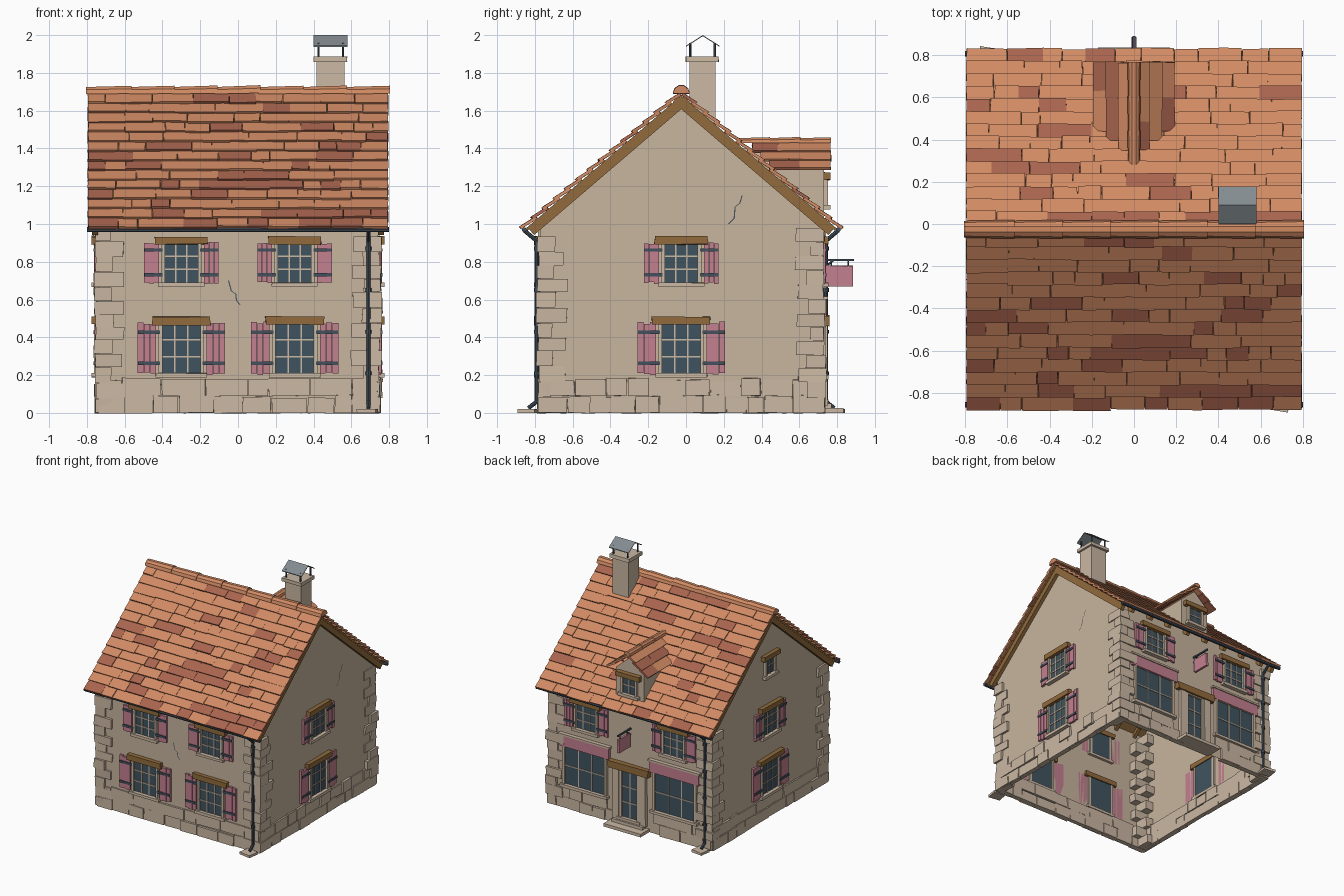
import bpy, bmesh, math, random
from mathutils import Matrix, Vector

if "Cube" in bpy.data.objects:
    bpy.data.objects.remove(bpy.data.objects["Cube"])

random.seed(7)
R = random.uniform


def material(name, *rgb):
    m = bpy.data.materials.new(name)
    m.diffuse_color = [((c / 255 + 0.055) / 1.055) ** 2.4 for c in rgb] + [1]
    m.use_nodes = True
    m.node_tree.nodes["Principled BSDF"].inputs["Base Color"].default_value = m.diffuse_color
    return m


WALL = material("plaster", 200, 181, 159)
STONE = material("stone", 203, 184, 163)
TILE = material("light_tile", 208, 138, 99)
DARK_TILE = material("dark_tile", 168, 100, 78)
WOOD = material("wood", 145, 107, 60)
PINK = material("pink_paint", 196, 128, 144)
GLASS = material("glass", 64, 84, 96)
IRON = material("iron", 68, 80, 92)
ZINC = material("zinc", 132, 140, 145)

parts = {}   # name -> (bmesh, materials)


def part(name, *mats):
    return parts.setdefault(name, (bmesh.new(), mats))[0]


def box(bm, M, u, v, w, jit=0.0, mat=0, lean=0.0):
    """Box from (lo, hi) ranges in a local frame; jit roughens it, lean tilts it along v."""
    vs = bmesh.ops.create_cube(bm, size=1)["verts"]
    for p in vs:
        c = [r[0] if k < 0 else r[1] for r, k in zip((u, v, w), p.co)]
        c = Vector((c[0] + R(-jit, jit), c[1] + R(-jit, jit), c[2] - lean * (c[1] - v[0])))
        p.co = M @ c
    for f in {f for p in vs for f in p.link_faces}:
        f.material_index = mat


def rod(bm, a, b, r, n=8):
    a, b = Vector(a), Vector(b)
    M = Matrix.Translation((a + b) / 2) @ (b - a).to_track_quat("Z", "Y").to_matrix().to_4x4()
    bmesh.ops.create_cone(bm, cap_ends=True, segments=n, radius1=r, radius2=r,
                          depth=(b - a).length, matrix=M)


def face(bm, pts, mat=0):
    bm.faces.new([bm.verts.new(p) for p in pts]).material_index = mat


def frame(x, y, deg):
    """Wall frame: u to the right, v up, w outward."""
    return (Matrix.Translation((x, y, 0)) @ Matrix.Rotation(math.radians(deg), 4, "Z")
            @ Matrix.Rotation(math.pi / 2, 4, "X"))


HX, HY, CY = 0.74, 0.745, -0.025
SLOPE, APEX = 0.855, 1.68
FRONT, RIGHT = frame(0, CY - HY, 0), frame(HX, CY, 90)
BACK, LEFT = frame(0, CY + HY, 180), frame(-HX, CY, 270)
WORLD = Matrix()

# Plaster walls, hollow and open below
bm = part("walls", WALL)
for M in (FRONT, BACK):
    face(bm, [M @ Vector(p) for p in ((-HX, 0, 0), (HX, 0, 0), (HX, 1.03, 0), (-HX, 1.03, 0))])
for M in (RIGHT, LEFT):
    face(bm, [M @ Vector(p) for p in ((-HY, 0, 0), (HY, 0, 0), (HY, 1.03, 0), (0, 1.665, 0), (-HY, 1.03, 0))])

# Rubble plinth, two courses
bm = part("plinth_stones", STONE)
for M, half in ((FRONT, HX), (BACK, HX), (RIGHT, HY), (LEFT, HY)):
    for row in (0, 1):
        u = -half
        while u < half - 0.01:
            e = min(u + R(0.09, 0.24), half)
            if half - e < 0.06:
                e = half
            if not (M is BACK and e > -0.08 and u < 0.08):
                box(bm, M, (u + 0.002, e - 0.002), (row * 0.09, row * 0.09 + R(0.08, 0.095)),
                    (-0.03, R(0.006, 0.02)), 0.003)
            u = e

# Corner stones, long and short in turn
bm = part("corner_stones", STONE)
for sx in (-1, 1):
    for sy in (-1, 1):
        z, k = 0.0, 0
        while z < 0.93:
            h = R(0.066, 0.086)
            lx, ly = (0.13, 0.07) if k % 2 else (0.07, 0.13)
            lx, ly, e = lx + R(-.015, .015), ly + R(-.015, .015), R(0.008, 0.024)
            C = Matrix.Translation((sx * HX, CY + sy * HY, 0))
            box(bm, C, sorted((sx * e, -sx * lx)), (sorted((sy * e, -sy * ly))),
                (z + 0.002, min(z + h, 1.0)), 0.004)
            z, k = z + h, k + 1


def window(M, u, v0, v1, half, cols=3, rows=3, shutter=0.0, lintel=True, base=0.0):
    """Glass, stone surround, glazing bars, sill, beam and plank shutters."""
    box(part("glass_panes", GLASS), M, (u - half, u + half), (v0, v1), (base - 0.012, base + 0.006))
    f, t = part("window_frames", STONE), 0.02
    for s in (-1, 1):
        box(f, M, sorted((u + s * half, u + s * (half + t))), (v0, v1), (base - 0.015, base + 0.022))
    box(f, M, (u - half - t, u + half + t), (v1, v1 + 0.015), (base - 0.015, base + 0.022))
    for i in range(1, cols):
        c = u - half + 2 * half * i / cols
        box(f, M, (c - 0.004, c + 0.004), (v0, v1), (base, base + 0.012))
    for i in range(1, rows):
        c = v0 + (v1 - v0) * i / rows
        box(f, M, (u - half, u + half), (c - 0.004, c + 0.004), (base, base + 0.012))
    box(part("window_sills", STONE), M, (u - half - 0.035, u + half + 0.035), (v0 - 0.022, v0),
        (base - 0.02, base + 0.035), 0.002)
    if lintel:
        box(part("wood_lintels", WOOD), M, (u - half - 0.053, u + half + 0.053), (v1 - 0.008, v1 + 0.034),
            (base - 0.02, base + 0.035), 0.004)
    if shutter:
        for s in (-1, 1):
            a = half + 0.032
            for i in range(3):
                x0, x1 = a + shutter * i / 3, a + shutter * (i + 1) / 3 - 0.002
                box(part("shutters", PINK), M, sorted((u + s * x0, u + s * x1)),
                    (v0 + R(-0.01, 0.004), v1 + R(-0.006, 0.008)), (0, R(0.015, 0.02)))
            for k in (0.2, 0.82):
                c = v0 + (v1 - v0) * k
                box(part("shutter_hinges", IRON), M, sorted((u + s * (half + 0.012), u + s * (a + shutter * 0.96))),
                    (c - 0.009, c + 0.009), (0.004, 0.025))


def upper_window(M, u):
    window(M, u, 0.69, 0.90, 0.087, shutter=0.08)


def lower_window(M, u):
    window(M, u, 0.21, 0.475, 0.101, shutter=0.1)


for M, us in ((FRONT, (-0.3, 0.3)), (RIGHT, (0,)), (LEFT, (0,))):
    for u in us:
        upper_window(M, u)
        lower_window(M, u)
window(LEFT, 0, 1.18, 1.32, 0.05, cols=2, rows=2)

# Shop front on the back: display windows, fascias, door and steps
for s in (-1, 1):
    upper_window(BACK, s * 0.4)
    window(BACK, s * 0.41, 0.2, 0.51, 0.18, cols=3, rows=2, lintel=False)
    box(part("shop_fascias", PINK), BACK, (s * 0.41 - 0.225, s * 0.41 + 0.225), (0.51, 0.6), (0, 0.024))
    box(part("shop_cornices", STONE), BACK, (s * 0.41 - 0.235, s * 0.41 + 0.235), (0.6, 0.615), (0, 0.032))
    box(part("door_posts", STONE), BACK, sorted((s * 0.09, s * 0.15)), (0.04, 0.46), (-0.02, 0.028), 0.003)
window(BACK, 0, 0.07, 0.45, 0.07, cols=2, rows=3, lintel=False)
box(part("wood_lintels"), BACK, (-0.185, 0.185), (0.46, 0.515), (-0.02, 0.04), 0.004)
bm = part("door_steps", STONE)
box(bm, BACK, (-0.17, 0.17), (0, 0.025), (-0.03, 0.115))
box(bm, BACK, (-0.14, 0.14), (0.025, 0.05), (-0.03, 0.05))

# Hanging sign
bm = part("sign_bracket", IRON)
box(bm, BACK, (-0.006, 0.006), (0.804, 0.816), (0, 0.17))
rod(bm, (0, 0.72, 0.76), (0, 0.78, 0.807), 0.005, 6)
for y in (0.77, 0.86):
    rod(bm, (0, y, 0.77), (0, y, 0.81), 0.004, 6)
box(part("sign_board", PINK), BACK, (-0.01, 0.01), (0.67, 0.778), (0.02, 0.165), 0.002)

# Main roof: deck, tile courses, verge boards, rafter tails
ang = math.atan(SLOPE)
LEN, ROWS = 0.83 / math.cos(ang), 14
for deg, dark in ((0, 0.28), (180, 0.18)):
    M = (Matrix.Translation((0, CY, APEX)) @ Matrix.Rotation(math.radians(deg), 4, "Z")
         @ Matrix.Rotation(ang, 4, "X"))
    box(part("roof_deck", WOOD), M, (-0.775, 0.775), (-LEN + 0.01, 0), (-0.014, 0))
    bm, step = part("roof_tiles", TILE, DARK_TILE), LEN / ROWS
    for r in range(ROWS):
        v, u = -LEN + r * step, -0.795
        while u < 0.79:
            e = u + R(0.09, 0.26)
            if e > 0.72:
                e = 0.795
            box(bm, M, (u + 0.001, e - 0.001), (v - R(0.004, 0.014), min(v + step + 0.012, 0)),
                (0.014, 0.03), 0.0025, int(random.random() < dark), lean=0.15)
            u = e
    for s in (-1, 1):
        box(part("verge_boards", WOOD), M, sorted((s * 0.742, s * 0.772)), (-LEN + 0.02, 0.012), (-0.055, -0.012))
    for i in range(8):
        c = -0.65 + i * 1.3 / 7
        box(part("rafter_tails", WOOD), M, (c - 0.014, c + 0.014), (-LEN + 0.03, -LEN + 0.16), (-0.042, -0.012))


def ridge_tiles(bm, M, start, end, n, w, h):
    """Angular half-round cap tiles laid along local x."""
    prof = [(w * math.cos(a), h * math.sin(a)) for a in (math.pi * i / 5 for i in range(6))]
    for i in range(n):
        a, b = start + (end - start) * i / n, start + (end - start) * (i + 1) / n + 0.012
        rings = [[bm.verts.new(M @ Vector((x, y * k, z * k + d))) for y, z in prof]
                 for x, k, d in ((a, 0.93, 0), (b, 1.04, R(0, 0.006)))]
        fs = [bm.faces.new(rings[0][::-1]), bm.faces.new(rings[1])]
        for j in range(6):
            m = (j + 1) % 6
            fs.append(bm.faces.new((rings[0][j], rings[0][m], rings[1][m], rings[1][j])))


ridge_tiles(part("ridge_tiles", TILE), Matrix.Translation((0, CY, 1.688)), -0.805, 0.792, 7, 0.043, 0.042)

# Dormer: gabled box, window, two tiled slopes and a cap
bm = part("dormer_walls", WALL)
prof = ((-0.13, 1.03), (0.13, 1.03), (0.13, 1.285), (0, 1.4), (-0.13, 1.285))
lo, hi = [[Vector((x, y, z)) for x, z in prof] for y in (0.3, 0.73)]
face(bm, hi[::-1])
for i in (1, 2, 3, 4):
    j = (i + 1) % 5
    face(bm, (lo[i], lo[j], hi[j], hi[i]))
window(BACK, 0, 1.1, 1.24, 0.055, cols=2, rows=2, base=0.01)
bm = part("dormer_tiles", TILE, DARK_TILE)
da = math.atan2(0.135, 0.18)
DL = 0.18 / math.cos(da)
for s in (90, -90):
    M = (Matrix.Translation((0, 0, 1.425)) @ Matrix.Rotation(math.radians(s), 4, "Z")
         @ Matrix.Rotation(da, 4, "X"))
    sg = 1 if s == 90 else -1
    for r in range(3):
        v = -DL + r * DL / 3
        start = 0.44 - 0.045 * r
        cuts = [start, start + R(0.09, 0.22), 0.765 + R(-0.01, 0.005)]
        for a, b in zip(cuts, cuts[1:]):
            box(bm, M, sorted((sg * a, sg * b)), (v - 0.006, min(v + DL / 3 + 0.01, 0)), (0, 0.015),
                0.002, int(random.random() < 0.4), lean=0.12)
ridge_tiles(part("dormer_ridge", TILE), Matrix.Translation((0, 0, 1.428)) @ Matrix.Rotation(math.pi / 2, 4, "Z"),
            0.27, 0.755, 3, 0.03, 0.03)

# Chimney with a folded metal hood
bm = part("chimney", STONE)
box(bm, WORLD, (0.415, 0.563), (0.018, 0.155), (1.45, 1.86))
box(bm, WORLD, (0.4, 0.578), (0.0, 0.173), (1.858, 1.886), 0.003)
for x in (0.425, 0.555):
    for y in (0.022, 0.152):
        rod(part("hood_posts", IRON), (x, y, 1.88), (x, y, 1.958), 0.006, 6)
bm = part("chimney_hood", ZINC)
for y in (0.0, 0.178):
    M = Matrix.Translation((0, 0.089, 1.994))
    d = y - 0.089
    a, b = Vector((0.4, d, -0.056)), Vector((0.58, 0, 0))
    q = [M @ Vector(p) for p in ((0.4, d, -0.056), (0.58, d, -0.056), (0.58, 0, 0), (0.4, 0, 0))]
    up = Vector((0, 0, 0.006))
    face(bm, [p + up for p in q])
    face(bm, q[::-1])
    for i in range(4):
        face(bm, (q[i], q[(i + 1) % 4], q[(i + 1) % 4] + up, q[i] + up))

# Gutters, downpipes and splash stones, front right and back left
for s in (1, -1):
    P = lambda x, y, z: (s * x, CY - s * y, z)
    bm = part("gutters", IRON)
    rod(bm, P(-0.8, 0.832, 0.97), P(0.8, 0.832, 0.97), 0.013)
    pts = [P(0.69, 0.83, 0.965), P(0.69, 0.765, 0.91), P(0.69, 0.765, 0.06), P(0.69, 0.81, 0.025)]
    for a, b in zip(pts, pts[1:]):
        rod(part("downpipes", IRON), a, b, 0.011)
    for z in (0.2, 0.42, 0.64, 0.86):
        rod(part("downpipes"), P(0.69, 0.765, z), P(0.69, 0.765, z + 0.02), 0.016)
    M = Matrix.Translation(P(0.685, 0.815, 0)) @ Matrix.Rotation(-0.15, 4, "Z")
    box(part("splash_stones", STONE), M, (-0.05, 0.05), (-0.045, 0.045), (0, 0.02), 0.003)

# Plaster cracks as thin zigzag plates
bm = part("cracks", IRON)
for M, pts in ((FRONT, ((-0.05, 0.7), (-0.035, 0.645), (-0.012, 0.63), (-0.008, 0.595), (0.012, 0.57))),
               (RIGHT, ((0.25, 1.0), (0.28, 1.03), (0.285, 1.09), (0.31, 1.11), (0.322, 1.15)))):
    for (a, b), (c, d) in zip(pts, pts[1:]):
        face(bm, [M @ Vector(p) for p in ((a - .003, b, .003), (a + .003, b, .003), (c + .003, d, .003), (c - .003, d, .003))])

# Turn every part into an object
for name, (bm, mats) in parts.items():
    bmesh.ops.recalc_face_normals(bm, faces=bm.faces)
    me = bpy.data.meshes.new(name)
    bm.to_mesh(me)
    bm.free()
    for m in mats:
        me.materials.append(m)
    bpy.context.collection.objects.link(bpy.data.objects.new(name, me))
